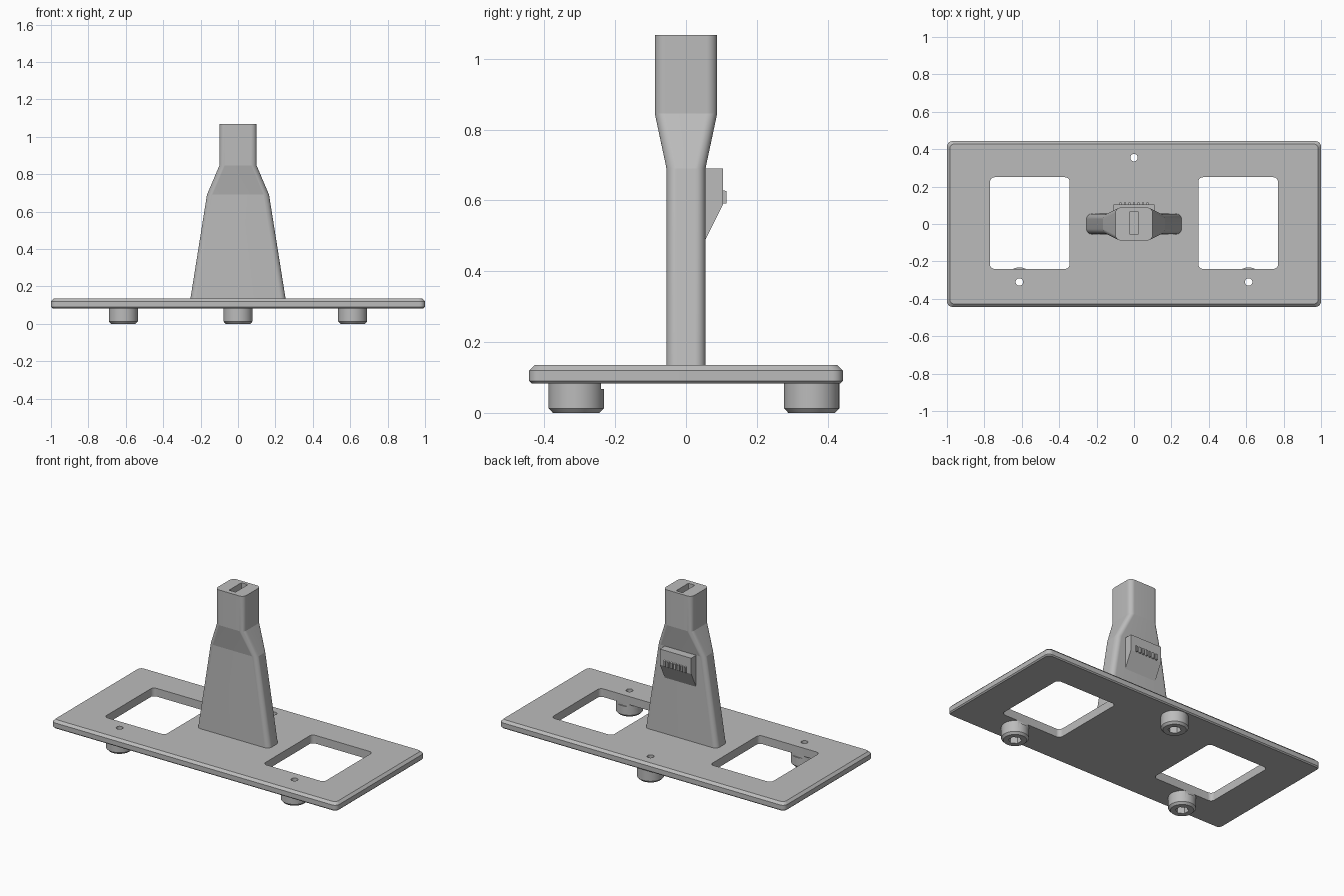
import bpy, bmesh, math

cube = bpy.data.objects.get("Cube")
if cube:
    bpy.data.objects.remove(cube, do_unlink=True)

grey = bpy.data.materials.new("mid_grey")
grey.use_nodes = True
colour = (0.5, 0.5, 0.5, 1)
grey.diffuse_color = colour
grey.node_tree.nodes["Principled BSDF"].inputs["Base Color"].default_value = colour


def make_object(name, bm):
    bmesh.ops.remove_doubles(bm, verts=bm.verts, dist=1e-5)
    bmesh.ops.recalc_face_normals(bm, faces=bm.faces)
    mesh = bpy.data.meshes.new(name)
    bm.to_mesh(mesh)
    bm.free()
    mesh.materials.append(grey)
    obj = bpy.data.objects.new(name, mesh)
    bpy.context.collection.objects.link(obj)
    return obj


def rounded_ring(hx, hy, r, steps):
    """Outline of a rounded rectangle, or a circle when hx = hy = r."""
    pts = []
    for i, (sx, sy) in enumerate([(1, 1), (-1, 1), (-1, -1), (1, -1)]):
        for k in range(steps + 1):
            a = (i + k / steps) * math.pi / 2
            pts.append((sx * (hx - r) + r * math.cos(a), sy * (hy - r) + r * math.sin(a)))
    return pts


def loft(name, sections, centre=(0, 0), steps=10):
    """Skin stacked sections of (half x, half y, corner radius, z)."""
    bm = bmesh.new()
    rings = [[bm.verts.new((x + centre[0], y + centre[1], z))
              for x, y in rounded_ring(hx, hy, r, steps)] for hx, hy, r, z in sections]
    n = len(rings[0])
    bm.faces.new(rings[0])
    bm.faces.new(rings[-1])
    for low, high in zip(rings, rings[1:]):
        for i in range(n):
            j = (i + 1) % n
            bm.faces.new((low[i], low[j], high[j], high[i]))
    return make_object(name, bm)


def cylinder(name, radius, z0, z1, centre, sides):
    bm = bmesh.new()
    bmesh.ops.create_cone(bm, cap_ends=True, segments=sides, radius1=radius,
                          radius2=radius, depth=z1 - z0)
    bmesh.ops.translate(bm, verts=bm.verts, vec=(*centre, (z0 + z1) / 2))
    return make_object(name, bm)


def extrude_x(name, profile, x0, x1):
    """Extrude a (y, z) profile from x0 to x1."""
    bm = bmesh.new()
    face = bm.faces.new([bm.verts.new((x0, y, z)) for y, z in profile])
    moved = bmesh.ops.extrude_face_region(bm, geom=[face])["geom"]
    verts = [v for v in moved if isinstance(v, bmesh.types.BMVert)]
    bmesh.ops.translate(bm, verts=verts, vec=(x1 - x0, 0, 0))
    return make_object(name, bm)


def cut(obj, cutters):
    bpy.context.view_layer.objects.active = obj
    for cutter in cutters:
        mod = obj.modifiers.new("cut", 'BOOLEAN')
        mod.operation = 'DIFFERENCE'
        mod.solver = 'EXACT'
        mod.object = cutter
        bpy.ops.object.modifier_apply(modifier=mod.name)


def smooth(obj, degrees):
    bpy.ops.object.select_all(action='DESELECT')
    obj.select_set(True)
    bpy.context.view_layer.objects.active = obj
    bpy.ops.object.shade_smooth_by_angle(angle=math.radians(degrees))


# Cutters for the windows and screw holes
foot_spots = {"left_foot": (0.613, -0.31), "right_foot": (-0.613, -0.31), "rear_foot": (0, 0.355)}
windows = [loft("window_cutter", [(0.213, 0.245, 0.025, 0.068), (0.213, 0.245, 0.025, 0.3)],
                (s * 0.557, 0.005)) for s in (-1, 1)]
holes = [cylinder("hole_cutter", 0.02, -0.1, 0.3, c, 32) for c in foot_spots.values()]
helpers = windows + holes

# Base plate with chamfered rims
plate = loft("base_plate", [(0.993, 0.436, 0.025, 0.083), (1, 0.443, 0.03, 0.09),
                            (1, 0.443, 0.03, 0.12), (0.985, 0.428, 0.025, 0.135)])
cut(plate, windows + holes)
smooth(plate, 30)

# Feet with a hexagonal socket underneath
for (name, spot), hole in zip(foot_spots.items(), holes):
    foot = loft(name, [(0.066, 0.066, 0.066, 0), (0.078, 0.078, 0.078, 0.013),
                       (0.078, 0.078, 0.078, 0.084)], spot, 12)
    socket = cylinder("socket_cutter", 0.038, -0.1, 0.04, spot, 6)
    helpers.append(socket)
    cut(foot, [socket, hole] + windows)
    smooth(foot, 30)

# Tapered tower with a flared head and a slot in its top
tower = loft("tower", [(0.255, 0.055, 0.03, 0.13), (0.166, 0.055, 0.03, 0.69),
                       (0.1, 0.088, 0.03, 0.845), (0.1, 0.088, 0.03, 1.068)], steps=12)
slot = loft("slot_cutter", [(0.023, 0.062, 0.003, 0.97), (0.023, 0.062, 0.003, 1.2)],
            (0, 0.005), 2)
helpers.append(slot)
cut(tower, [slot])
smooth(tower, 10)

# Wedge-shaped bracket on the back, with a row of small teeth
extrude_x("bracket", [(0.04, 0.46), (0.04, 0.69), (0.105, 0.69), (0.105, 0.59)], -0.11, 0.11)
for i in range(7):
    x = (i - 3) * 0.024
    extrude_x(f"tooth_{i + 1}", [(0.1, 0.59), (0.115, 0.592), (0.115, 0.626), (0.1, 0.63)],
              x - 0.006, x + 0.006)

for helper in helpers:
    bpy.data.objects.remove(helper, do_unlink=True)
